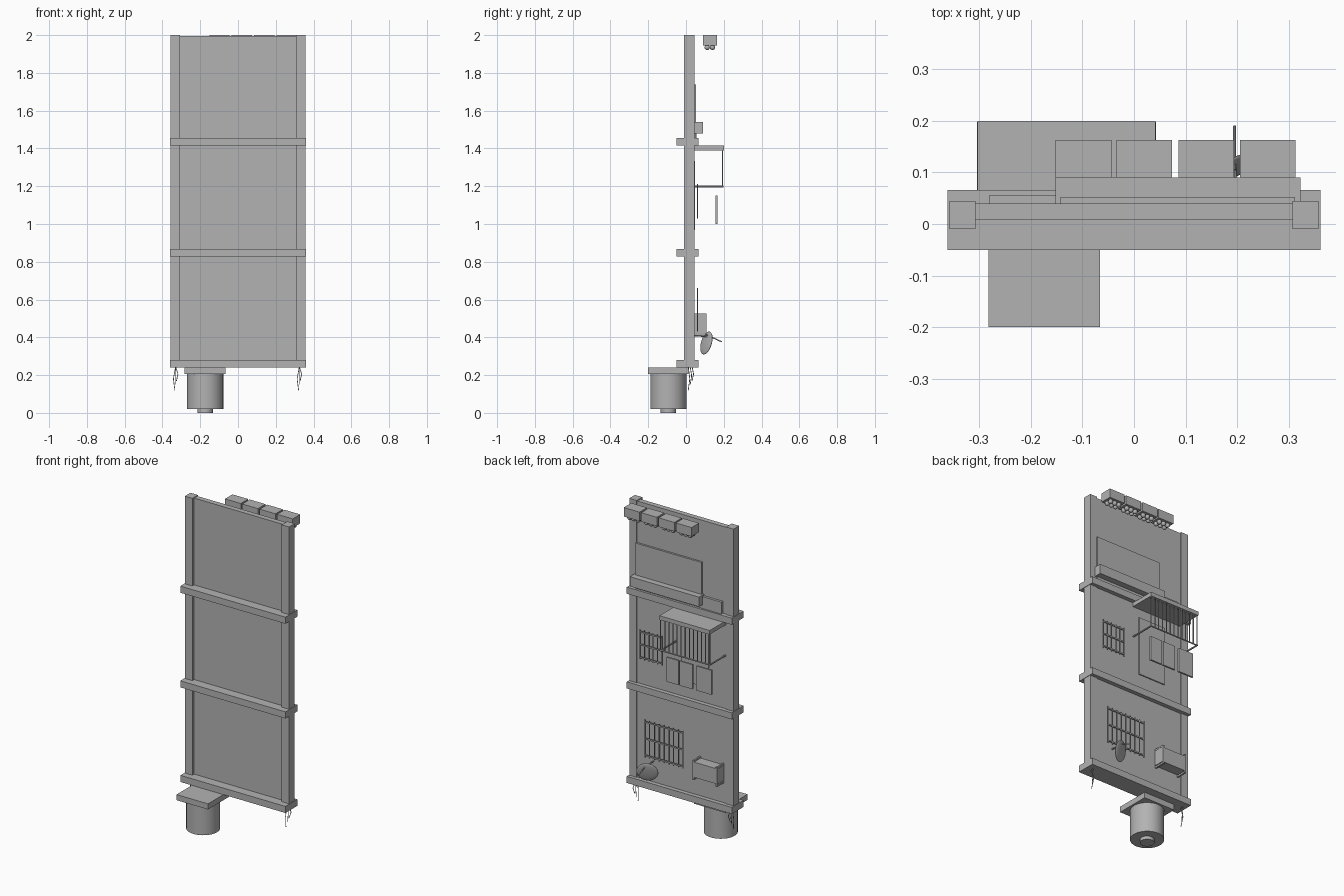
import bpy
import math
from mathutils import Vector

cube = bpy.data.objects.get("Cube")
if cube:
    bpy.data.objects.remove(cube, do_unlink=True)

grey = bpy.data.materials.new("plain grey")
grey.use_nodes = True
GREY = (0.45, 0.45, 0.45, 1)
grey.diffuse_color = GREY
grey.node_tree.nodes["Principled BSDF"].inputs["Base Color"].default_value = GREY


def finish(name, smooth=False):
    ob = bpy.context.object
    ob.name = name
    ob.data.materials.append(grey)
    if smooth:
        bpy.ops.object.shade_smooth_by_angle(angle=math.radians(40))
    return ob


def box(name, xs, ys, zs):
    """Box given by its extents along each axis."""
    bpy.ops.mesh.primitive_cube_add(size=1)
    ob = finish(name)
    spans = (xs, ys, zs)
    ob.location = [(a + b) / 2 for a, b in spans]
    ob.scale = [b - a for a, b in spans]
    return ob


def rod(name, start, end, radius, sides=8):
    """Cylinder between two points."""
    a, b = Vector(start), Vector(end)
    bpy.ops.mesh.primitive_cylinder_add(vertices=sides, radius=radius,
                                        depth=(b - a).length, location=(a + b) / 2)
    ob = finish(name, True)
    ob.rotation_euler = (b - a).to_track_quat("Z", "Y").to_euler()
    return ob


def grille(name, x0, x1, z0, z1, count, y=0.06):
    """Window bars: evenly spaced uprights and three cross rails."""
    for i in range(count):
        x = x0 + (x1 - x0) * i / (count - 1)
        rod(name + "_upright", (x, y, z0), (x, y, z1), 0.003, 6)
    for z in (z0 + 0.012, (z0 + z1) / 2, z1 - 0.012):
        box(name + "_rail", (x0, x1), (y - 0.003, y + 0.003), (z - 0.004, z + 0.004))


# Wall, corner posts and floor ledges
box("wall", (-0.32, 0.32), (0.008, 0.04), (0.24, 1.995))
for side in (-1, 1):
    box("corner_post", sorted((side * 0.307, side * 0.358)), (-0.01, 0.045), (0.25, 2))
for z in (0.24, 0.827, 1.415):
    box("floor_ledge", (-0.361, 0.361), (-0.05, 0.066), (z, z + 0.041))

# Hanging tank under the wall
TX, TY = -0.174, -0.093
box("tank_plate", (TX - 0.108, TX + 0.108), (-0.2, 0.014), (0.205, 0.24))
rod("tank_body", (TX, TY, 0.02), (TX, TY, 0.206), 0.096, 32)
rod("tank_outlet", (TX, TY, 0), (TX, TY, 0.03), 0.041, 32)

# Loose cables at the bottom corners
for x in (-0.33, 0.325):
    for i, drop in enumerate((0.12, 0.09, 0.07)):
        y = 0.012 + 0.01 * i
        kink = (x + 0.012 * (i - 1), y + 0.008, 0.24 - drop * 0.5)
        rod("cable", (x, y, 0.245), kink, 0.002, 6)
        rod("cable_end", kink, (x + 0.004 * (i - 1), y, 0.24 - drop), 0.002, 6)

# Row of lamps above the sign
for x in (-0.098, 0.02, 0.14, 0.259):
    box("lamp_housing", (x - 0.054, x + 0.054), (0.09, 0.163), (1.944, 2))
    for dx in (-0.03, 0, 0.03):
        for y in (0.112, 0.14):
            bpy.ops.mesh.primitive_uv_sphere_add(segments=16, ring_count=8, radius=0.014,
                                                 location=(x + dx, y, 1.935))
            finish("lamp_bulb", True)

# Sign board with its trough and a side board
box("sign_board", (-0.142, 0.312), (0.04, 0.052), (1.455, 1.738))
box("sign_trough", (-0.152, 0.323), (0.04, 0.09), (1.48, 1.54))
box("side_board", (-0.281, -0.14), (0.04, 0.055), (1.45, 1.53))

# Balcony cage: roof, side arms, front rail and uprights
box("balcony_roof", (-0.303, 0.042), (0.04, 0.2), (1.39, 1.415))
for x in (-0.299, 0.038):
    rod("balcony_arm", (x, 0.04, 1.198), (x, 0.198, 1.198), 0.005)
rod("balcony_rail", (-0.299, 0.194, 1.198), (0.038, 0.194, 1.198), 0.004)
for i in range(13):
    x = -0.299 + 0.337 * i / 12
    rod("balcony_bar", (x, 0.194, 1.198), (x, 0.194, 1.395), 0.003, 6)

# Door and hanging laundry
box("door", (-0.187, 0), (0.038, 0.047), (0.967, 1.333))
for x0, x1 in ((-0.065, 0.018), (-0.161, -0.074), (-0.292, -0.187)):
    box("laundry", (x0, x1), (0.157, 0.168), (1.0, 1.152))

# Barred windows
grille("upper_window", 0.123, 0.274, 1.03, 1.213, 6)
grille("lower_window", -0.022, 0.24, 0.43, 0.662, 9)

# Air conditioner with brackets
box("cooler_body", (-0.29, -0.12), (0.04, 0.105), (0.42, 0.515))
for x in (-0.285, -0.125):
    for z in (0.41, 0.521):
        box("cooler_bracket", (x - 0.005, x + 0.005), (0.04, 0.109), (z - 0.005, z + 0.005))
    box("cooler_strap", (x - 0.005, x + 0.005), (0.104, 0.109), (0.41, 0.521))

# Dish aerial with mount and feed arm
bpy.ops.mesh.primitive_uv_sphere_add(segments=24, ring_count=12, radius=0.063,
                                     location=(0.19, 0.108, 0.37))
dish = finish("dish", True)
dish.scale.z = 0.15
dish.rotation_euler = Vector((-0.43, 0.86, -0.25)).to_track_quat("Z", "Y").to_euler()
rod("dish_mount", (0.195, 0.04, 0.41), (0.195, 0.11, 0.405), 0.004)
rod("dish_feed", (0.195, 0.105, 0.415), (0.195, 0.19, 0.376), 0.003)
